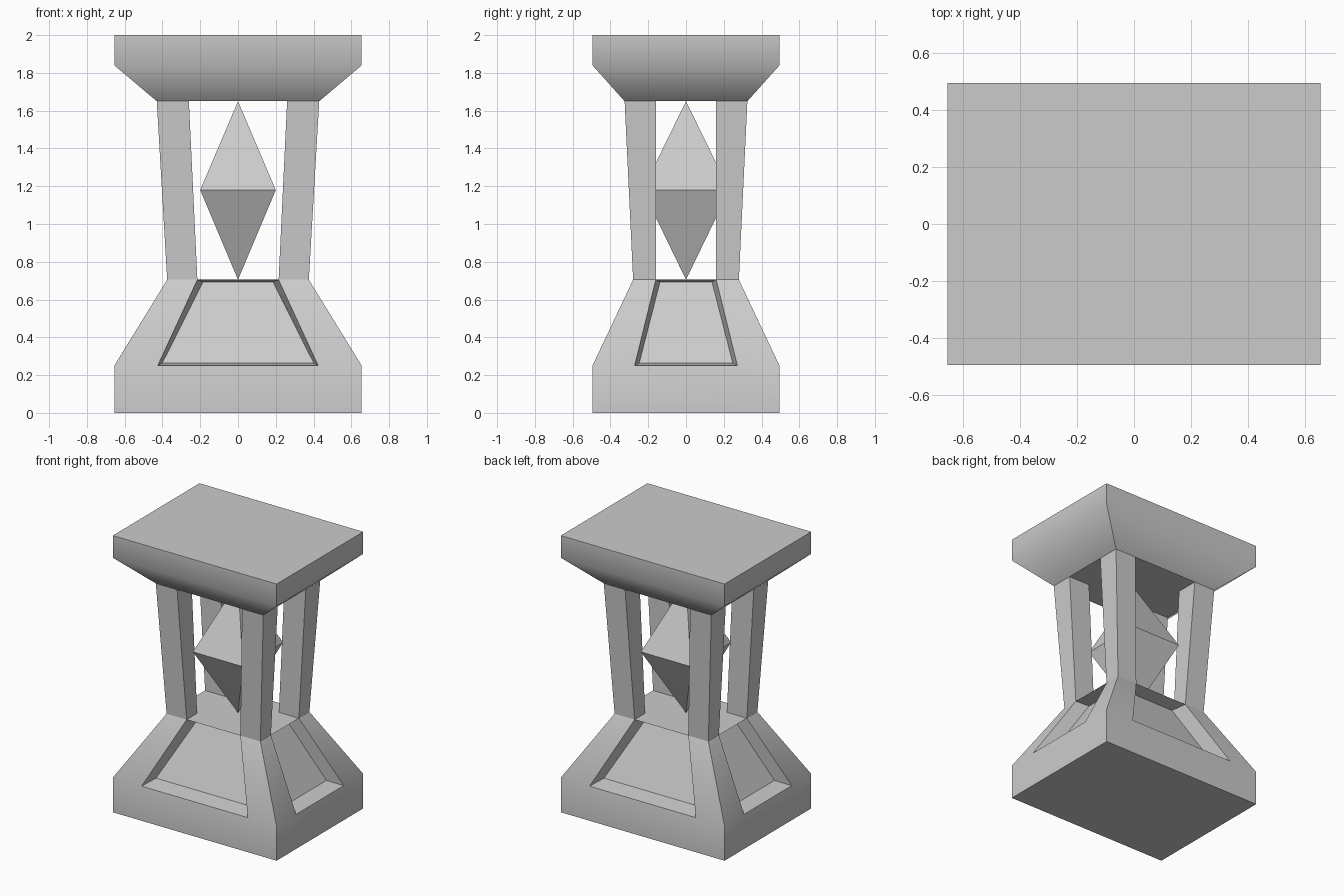
import bpy, bmesh, math

if "Cube" in bpy.data.objects:
    bpy.data.objects.remove(bpy.data.objects["Cube"])

HX, HY = 0.655, 0.495          # slab half size
WX, WY = 0.375, 0.28           # waist (leg foot) half size
NX, NY = 0.43, 0.325           # neck (leg head) half size
Z1, Z2, Z3, Z4 = 0.25, 0.705, 1.65, 1.84


def make(name, faces, angle=40):
    """Object from a list of polygons; shared corners are welded."""
    bm = bmesh.new()
    for f in faces:
        bm.faces.new([bm.verts.new(p) for p in f])
    bmesh.ops.remove_doubles(bm, verts=bm.verts, dist=1e-5)
    bmesh.ops.recalc_face_normals(bm, faces=bm.faces)
    me = bpy.data.meshes.new(name)
    bm.to_mesh(me)
    bm.free()
    ob = bpy.data.objects.new(name, me)
    bpy.context.collection.objects.link(ob)
    bpy.ops.object.select_all(action='DESELECT')
    ob.select_set(True)
    bpy.context.view_layer.objects.active = ob
    if angle:
        bpy.ops.object.shade_smooth_by_angle(angle=math.radians(angle))
    return ob


def rect(x, y, z):
    return [(-x, -y, z), (x, -y, z), (x, y, z), (-x, y, z)]


def band(a, b):
    n = len(a)
    return [[a[i], a[(i + 1) % n], b[(i + 1) % n], b[i]] for i in range(n)]


def cross(x, y, ix, iy, z):
    """Rectangle with the four leg corners cut out."""
    pts = [(ix, -y), (ix, -iy), (x, -iy), (x, iy), (ix, iy), (ix, y)]
    return [(px, py, z) for px, py in pts] + [(-px, -py, z) for px, py in pts]


def panel_side(place, wide, out, hole, depth):
    """Sloped side: two frame strips around a recessed panel."""
    (wb, wt), (ob, ot), (hb, ht) = wide, out, hole
    rim = [place(-hb, ob, Z1), place(hb, ob, Z1), place(ht, ot, Z2), place(-ht, ot, Z2)]
    pb, pt = hb - 0.025, ht - 0.03 * ht / 0.215
    bed = [place(-pb, ob - depth, Z1 + 0.015), place(pb, ob - depth, Z1 + 0.015),
           place(pt, ot - depth * 0.8, Z2 - 0.012), place(-pt, ot - depth * 0.8, Z2 - 0.012)]
    strips = [[place(s * wb, ob, Z1), place(s * hb, ob, Z1),
               place(s * ht, ot, Z2), place(s * wt, ot, Z2)] for s in (-1, 1)]
    return strips + band(rim, bed) + [bed]


# Base: plinth, four sloped sides with recessed panels, platform
front_hole, side_hole = (0.425, 0.215), (0.272, 0.16)
faces = [rect(HX, HY, 0)]
for s in (-1, 1):
    faces += panel_side(lambda w, o, z: (w, s * o, z), (HX, WX), (HY, WY), front_hole, 0.13)
    faces += panel_side(lambda w, o, z: (s * o, w, z), (HY, WY), (HX, WX), side_hole, 0.12)
    # plinth walls, split where the panel openings meet the upper edge
    faces.append([(-HX, s * HY, 0), (HX, s * HY, 0), (HX, s * HY, Z1),
                  (0.425, s * HY, Z1), (-0.425, s * HY, Z1), (-HX, s * HY, Z1)])
    faces.append([(s * HX, -HY, 0), (s * HX, HY, 0), (s * HX, HY, Z1),
                  (s * HX, 0.272, Z1), (s * HX, -0.272, Z1), (s * HX, -HY, Z1)])
faces.append(cross(WX, WY, 0.215, 0.16, Z2))
make("base", faces)

# Crown: flared slab on top
neck, flare, top = rect(NX, NY, Z3), rect(HX, HY, Z4), rect(HX, HY, 2.0)
make("crown", [cross(NX, NY, 0.26, 0.16, Z3)] + band(neck, flare) + band(flare, top) + [top], 50)

# Four corner legs leaning slightly outwards
for sx, nx in ((-1, "left"), (1, "right")):
    for sy, ny in ((-1, "front"), (1, "back")):
        def ring(ix, ox, iy, oy, z):
            return [(sx * ix, sy * iy, z), (sx * ox, sy * iy, z),
                    (sx * ox, sy * oy, z), (sx * ix, sy * oy, z)]
        foot = ring(0.215, WX, 0.16, WY, Z2)
        head = ring(0.26, NX, 0.16, NY, Z3)
        leg = band(foot, head)
        make(f"{ny}_{nx}_leg", leg)

# Diamond crystal held between platform and crown
girdle = rect(0.2, 0.23, 1.18)
crystal = [[girdle[i], girdle[(i + 1) % 4], (0, 0, z)] for i in range(4) for z in (Z2, Z3)]
make("crystal", crystal, None)
